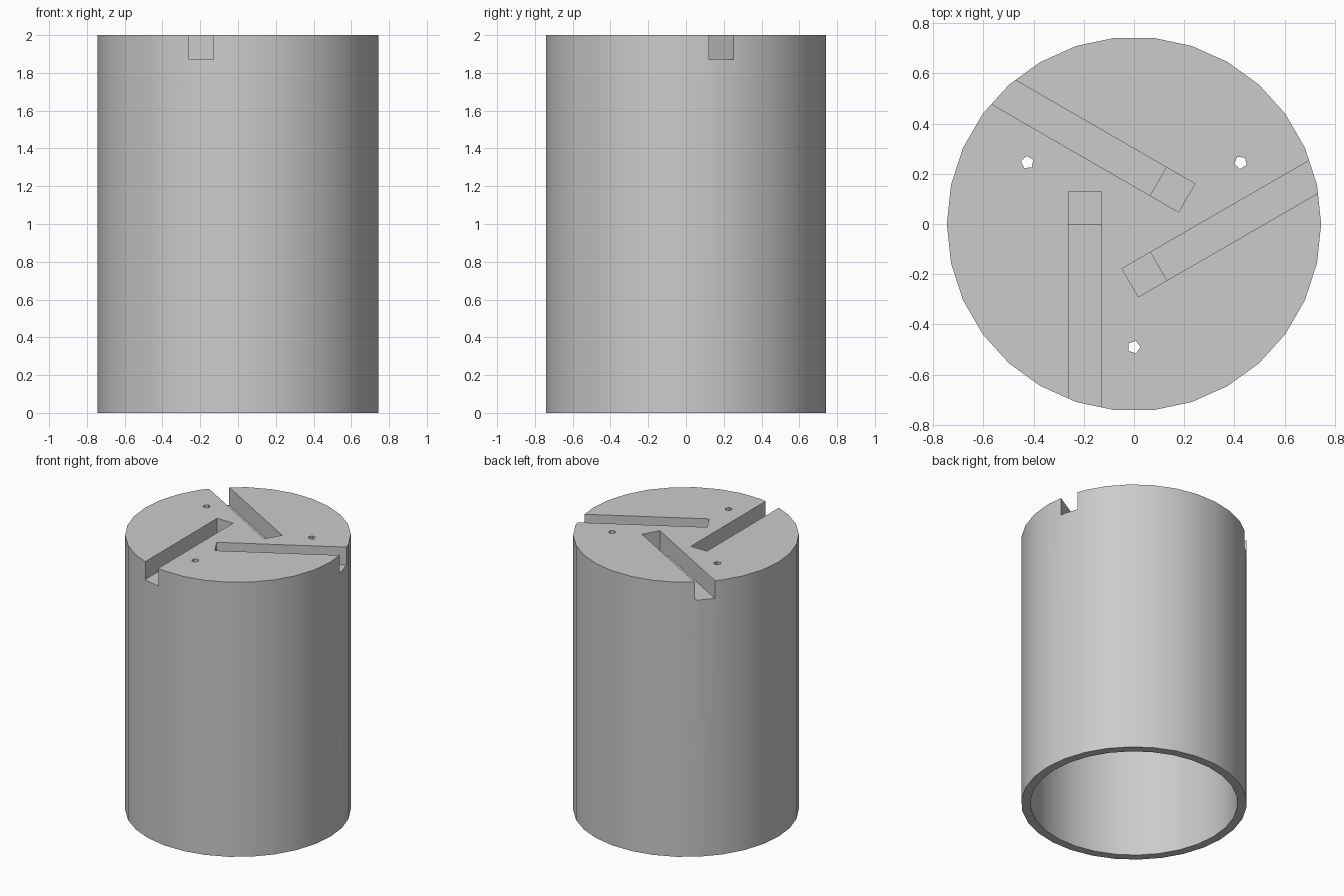
import bpy
from math import radians
from mathutils import Matrix, Vector

R, H = 0.745, 2.0
WALL, PLATE = 0.06, 0.25          # tube wall and top plate thickness
SLOT_X = (-0.26, -0.13)
SLOT_Z, POCKET_Z = 1.87, 1.81     # floors of the slot and its inner pocket

default = bpy.data.objects.get("Cube")
if default:
    bpy.data.objects.remove(default, do_unlink=True)

grey = bpy.data.materials.new("plain grey")
grey.use_nodes = True
colour = (0.6, 0.6, 0.6, 1)
grey.diffuse_color = colour
grey.node_tree.nodes["Principled BSDF"].inputs["Base Color"].default_value = colour


def cylinder(name, radius, z0, z1, sides, x=0, y=0):
    # Sides start with a corner on +x
    bpy.ops.mesh.primitive_cylinder_add(
        vertices=sides, radius=radius, depth=z1 - z0, location=(x, y, (z0 + z1) / 2))
    ob = bpy.context.object
    ob.name = name
    turn = Matrix.Rotation(radians(-90), 4, "Z")
    ob.data.transform(turn)
    ob.data.materials.append(grey)
    return ob


def box(name, xs, ys, zs):
    lo, hi = Vector((xs[0], ys[0], zs[0])), Vector((xs[1], ys[1], zs[1]))
    bpy.ops.mesh.primitive_cube_add(size=1, location=(lo + hi) / 2)
    ob = bpy.context.object
    ob.name = name
    ob.scale = hi - lo
    ob.data.materials.append(grey)
    return ob


def cut(target, cutter):
    # Subtract the cutter, then discard it
    cutter.hide_render = True
    mod = target.modifiers.new("cut", "BOOLEAN")
    mod.operation, mod.solver, mod.object = "DIFFERENCE", "EXACT", cutter
    bpy.context.view_layer.objects.active = target
    bpy.ops.object.modifier_apply(modifier=mod.name)
    bpy.data.objects.remove(cutter, do_unlink=True)


# Tube closed by a thick top plate
body = cylinder("slotted_cap", R, 0, H, 30)
cut(body, cylinder("bore", R - WALL, -0.1, H - PLATE, 30))

# Three slots, end pockets and pin holes, spaced evenly round the axis
for i in range(3):
    spin = Matrix.Rotation(radians(120 * i), 4, "Z")
    for cutter in (
        box("slot_cutter", SLOT_X, (-0.9, 0.13), (SLOT_Z, H + 0.1)),
        box("pocket_cutter", SLOT_X, (0, 0.13), (POCKET_Z, H + 0.1)),
        cylinder("hole_cutter", 0.026, 1.6, H + 0.1, 5, 0, -0.49),
    ):
        bpy.context.view_layer.update()
        cutter.matrix_world = spin @ cutter.matrix_world
        cut(body, cutter)

# Smooth the round wall, keep the rims and slots sharp
bpy.ops.object.select_all(action="DESELECT")
body.select_set(True)
bpy.context.view_layer.objects.active = body
bpy.ops.object.shade_smooth_by_angle(angle=radians(30))
